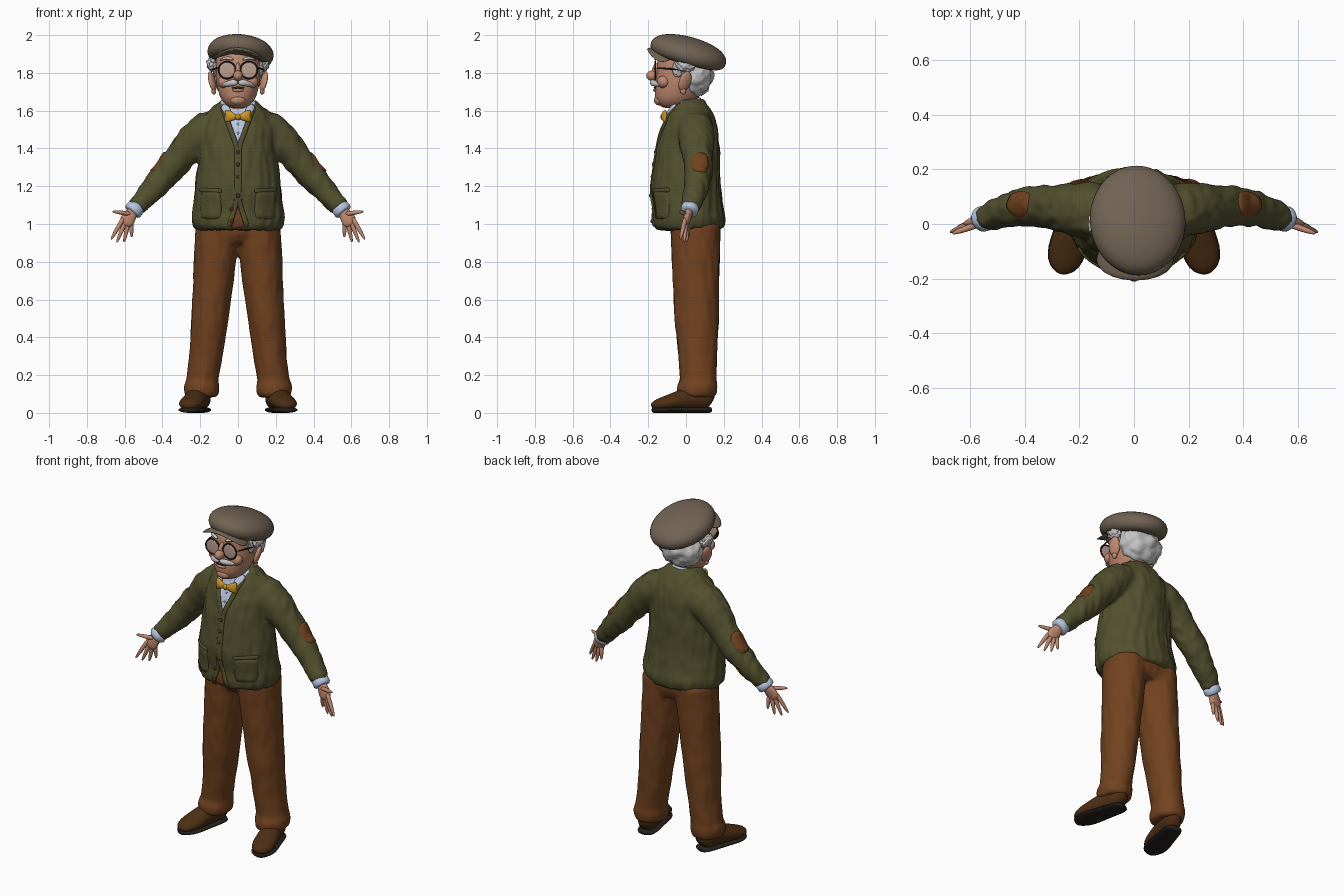
import bpy, bmesh, math
from mathutils import Vector, noise, bvhtree

if "Cube" in bpy.data.objects:
    bpy.data.objects.remove(bpy.data.objects["Cube"])


def material(name, r, g, b):
    m = bpy.data.materials.new(name)
    m.use_nodes = True
    m.diffuse_color = (r, g, b, 1)
    node = m.node_tree.nodes["Principled BSDF"]
    node.inputs["Base Color"].default_value = (r, g, b, 1)
    node.inputs["Roughness"].default_value = 0.8
    return m


GREEN = material("olive knit", .085, .08, .027)
RUSSET = material("russet cloth", .17, .055, .014)
LEATHER = material("brown leather", .075, .028, .007)
DARK = material("dark rubber", .018, .015, .012)
TWEED = material("grey brown tweed", .165, .125, .088)
SKIN = material("skin", .52, .25, .16)
WHITE = material("white hair", .56, .56, .56)
SHIRT = material("pale blue shirt", .47, .57, .74)
YELLOW = material("mustard silk", .62, .31, .02)
LENS = material("lens", .5, .35, .28)


def finish(name, bm, mat, sub=0):
    bmesh.ops.recalc_face_normals(bm, faces=bm.faces)
    me = bpy.data.meshes.new(name)
    bm.to_mesh(me)
    me.materials.append(mat)
    me.shade_smooth()
    ob = bpy.data.objects.new(name, me)
    bpy.context.collection.objects.link(ob)
    if sub:
        ob.modifiers.new("Smooth", 'SUBSURF').levels = sub
        ob.modifiers["Smooth"].render_levels = sub
    return ob


def tube(name, pts, mat, ref=(0, 1, 0), axis=None, n=20, sub=1):
    """Sweep elliptical rings (x, y, z, side radius, ref radius) along a path."""
    bm, rings = bmesh.new(), []
    cs = [Vector(p[:3]) for p in pts]
    for i, p in enumerate(pts):
        t = Vector(axis) if axis else (cs[min(i + 1, len(cs) - 1)] - cs[max(i - 1, 0)])
        t.normalize()
        a = t.cross(Vector(ref)).normalized()
        b = a.cross(t)
        angles = [2 * math.pi * k / n for k in range(n)]
        rings.append([bm.verts.new(cs[i] + a * p[3] * math.cos(w) + b * p[4] * math.sin(w)) for w in angles])
    for r, q in zip(rings, rings[1:]):
        for k in range(n):
            bm.faces.new((r[k], r[(k + 1) % n], q[(k + 1) % n], q[k]))
    bm.faces.new(rings[0][::-1])
    bm.faces.new(rings[-1])
    return finish(name, bm, mat, sub)


def profile(rows):
    """Turn (z, front y, back y, half width) into rings."""
    return [(0, (f + b) / 2, z, w, (b - f) / 2) for z, f, b, w in rows]


def ball(name, loc, size, mat, rot=(0, 0, 0), lump=0):
    bm = bmesh.new()
    bmesh.ops.create_icosphere(bm, subdivisions=4 if lump else 3, radius=1)
    for v in bm.verts:
        v.co *= 1 + lump * noise.noise(v.co * 3.5 + Vector(loc) * 9)
        v.co = Vector([c * s for c, s in zip(v.co, size)])
    ob = finish(name, bm, mat)
    ob.location, ob.rotation_euler = loc, rot
    return ob


def fuse(name, parts, mat, voxel, wrinkle):
    """Merge overlapping parts into one smooth skin; returns its bmesh."""
    bm = bmesh.new()
    for p in parts:
        bm.from_mesh(p.data)
        bpy.data.objects.remove(p)
    ob = finish(name, bm, mat)
    mod = ob.modifiers.new("Remesh", 'REMESH')
    mod.mode, mod.voxel_size = 'VOXEL', voxel
    soft = ob.modifiers.new("Soften", 'SMOOTH')
    soft.factor, soft.iterations = .5, 6
    me = bpy.data.meshes.new_from_object(ob.evaluated_get(bpy.context.evaluated_depsgraph_get()))
    bpy.data.objects.remove(ob)
    bm = bmesh.new()
    bm.from_mesh(me)
    bm.normal_update()
    for v, d in [(v, v.normal.copy()) for v in bm.verts]:
        x, y, z = v.co
        v.co += d * (wrinkle * noise.noise(Vector((x * 32, y * 32, z * 9))) + .003)
    for f in bm.faces:
        f.material_index = 0
    return bm


# Cardigan: torso and sleeves fused, then cut along the neckline and lower opening
torso = tube("torso", profile([
    (.97, -.15, .18, .215), (.985, -.17, .2, .235), (1.03, -.175, .207, .243), (1.07, -.17, .195, .238),
    (1.2, -.18, .178, .225), (1.39, -.158, .177, .2), (1.5, -.128, .168, .198), (1.57, -.1, .148, .178),
    (1.62, -.078, .12, .13), (1.66, -.05, .095, .085)]), GREEN, axis=(0, 0, 1), n=40, sub=0)
sleeves = [tube("sleeve", [(s * x, y, z, r, r) for x, y, z, r in (
    (.1, .045, 1.52, .09), (.17, .05, 1.49, .1), (.235, .055, 1.44, .09), (.31, .063, 1.35, .077),
    (.38, .066, 1.265, .071), (.47, .048, 1.165, .06), (.53, .025, 1.1, .05), (.545, .02, 1.082, .046))],
    GREEN, sub=0) for s in (1, -1)]
bm = fuse("cardigan", [torso] + sleeves, GREEN, .013, .008)

NECK, HEM = (1.41, .386), (1.12, -.3)
for apex, slope in (NECK, HEM):
    for s in (1, -1):
        front = [f for f in bm.faces if f.calc_center_median().y < -.02
                 and (f.calc_center_median().z - apex) * slope > -.01]
        geom = set(front) | {e for f in front for e in f.edges} | {v for f in front for v in f.verts}
        bmesh.ops.bisect_plane(bm, geom=list(geom), plane_co=(0, 0, apex), plane_no=(s, 0, -slope))
for f in bm.faces:
    c = f.calc_center_median()
    for i, (apex, slope) in enumerate((NECK, HEM)):
        if c.y < -.02 and abs(c.x) < (c.z - apex) * slope:
            f.material_index = i + 1
for v in bm.verts:
    if all(f.material_index for f in v.link_faces):
        v.co.y += .01
cardigan = finish("cardigan", bm, GREEN)
cardigan.data.materials.append(SHIRT)
cardigan.data.materials.append(RUSSET)
tree = bvhtree.BVHTree.FromBMesh(bm)


def on_front(x, z):
    hit = tree.ray_cast(Vector((x, -1, z)), Vector((0, 1, 0)))[0]
    return hit.y if hit else -.1


def plate(name, centre, d, up, rw, rh, mat, power):
    """Thin patch laid onto the cardigan along direction d."""
    c, d = Vector(centre), Vector(d).normalized()
    s = Vector(up).cross(d).normalized()
    u = d.cross(s)
    bm, rings, n = bmesh.new(), [], 32
    for f, lift in ((.05, .006), (.35, .006), (.65, .006), (.95, .006), (1, -.006)):
        ring = []
        for k in range(n):
            a = 2 * math.pi * k / n
            x, y = [math.copysign(abs(q) ** (2 / power), q) * f for q in (math.cos(a), math.sin(a))]
            p = c + s * x * rw + u * y * rh
            hit = tree.ray_cast(p + d * .2, -d)[0] or p
            ring.append(bm.verts.new(hit + d * lift))
        rings.append(ring)
    for r, q in zip(rings, rings[1:]):
        for k in range(n):
            bm.faces.new((r[k], r[(k + 1) % n], q[(k + 1) % n], q[k]))
    bm.faces.new(rings[0])
    return finish(name, bm, mat)


def trim(name, path, w, mat):
    pts = []
    for (x0, z0), (x1, z1) in zip(path, path[1:]):
        pts += [(x0 + (x1 - x0) * k / 6, z0 + (z1 - z0) * k / 6) for k in range(6)]
    return tube(name, [(x, on_front(x, z) - .001, z, w, .008) for x, z in pts + [path[-1]]], mat, n=10)


for s, side in ((1, "left"), (-1, "right")):
    trim(side + "_front_band", [(s * .085, 1.625), (s * .006, 1.41), (s * .006, 1.12), (s * .048, .985)], .014, GREEN)
    plate(side + "_pocket", (s * .145, -.13, 1.1), (s * .3, -1, 0), (0, 0, 1), .064, .075, GREEN, 5)
    trim(side + "_pocket_edge", [(s * .085, 1.175), (s * .205, 1.18)], .012, GREEN)
    plate(side + "_elbow_patch", (s * .4, .068, 1.31), (s * .75, .28, .55), (-s * .55, 0, .75), .048, .066, RUSSET, 2.6)
for i, z in enumerate((1.38, 1.315, 1.25, 1.15, 1.08, 1.015)):
    x = 0 if z > 1.12 else -.033
    ball("button_%d" % (i + 1), (x, on_front(x, z) - .006, z), (.011, .007, .011), LEATHER)
for i, z in enumerate((1.53, 1.48)):
    ball("shirt_button_%d" % (i + 1), (0, on_front(0, z) - .001, z), (.006, .004, .006), WHITE)

# Trousers: two legs and hips fused
legs = [tube("leg", [(s * x, y, z, a, b) for x, y, z, a, b in (
    (.11, .05, 1.0, .112, .13), (.113, .05, .9, .114, .128), (.13, .053, .7, .106, .12), (.149, .056, .5, .096, .115),
    (.17, .063, .3, .086, .1), (.188, .065, .17, .082, .094), (.192, .06, .145, .092, .104),
    (.192, .058, .1, .09, .102), (.19, .06, .085, .08, .09))], RUSSET, axis=(0, 0, -1), sub=0) for s in (1, -1)]
hips = tube("hips", profile([(.9, -.05, .16, .13), (.95, -.08, .18, .205), (1.05, -.08, .18, .2)]),
            RUSSET, axis=(0, 0, 1), sub=0)
finish("trousers", fuse("trousers", legs + [hips], RUSSET, .013, .004), RUSSET)

# Shoes
SHOE = ((0, .03, .08), (.06, .052, .115), (.25, .058, .13), (.45, .06, .12), (.65, .067, .092),
        (.82, .066, .072), (.95, .046, .055), (1, .018, .035))
for s, side in ((1, "left"), (-1, "right")):
    heel, toe = Vector((s * .185, .135, 0)), Vector((s * .267, -.18, 0))
    rows = [(heel.lerp(toe, t), w, h) for t, w, h in SHOE]
    tube(side + "_shoe", [(p.x, p.y, .012 + h / 2, w, h / 2) for p, w, h in rows], LEATHER, ref=(0, 0, 1))
    tube(side + "_sole", [(p.x, p.y, .016, w * 1.06, .016) for p, w, h in rows], DARK, ref=(0, 0, 1), n=24)

# Hands and shirt cuffs
FINGERS = {"index": ((.613, -.006, 1.02), (.672, -.03, .918)), "middle": ((.6, 0, 1.005), (.642, -.01, .902)),
           "ring": ((.583, .004, .998), (.604, .005, .903)), "little": ((.565, .008, 1.0), (.563, .014, .93)),
           "thumb": ((.58, -.005, 1.055), (.664, -.035, 1.066))}
for s, side in ((1, "left"), (-1, "right")):
    tube(side + "_cuff", [(s * .53, .025, 1.098, .047, .047), (s * .556, .018, 1.069, .05, .047),
                          (s * .562, .016, 1.062, .044, .04)], SHIRT, sub=0)
    tube(side + "_palm", [(s * x, y, z, a, b) for x, y, z, a, b in (
        (.54, .02, 1.085, .026, .024), (.565, .012, 1.055, .032, .024), (.582, .004, 1.028, .041, .02),
        (.592, 0, 1.005, .037, .017), (.598, 0, .988, .024, .01))], SKIN)
    for f, (a, b) in FINGERS.items():
        a, b = Vector(a), Vector(b)
        steps = [(a.lerp(b, t), r) for t, r in ((-.2, .013), (.3, .013), (.7, .010), (.95, .006), (1, .002))]
        tube(side + "_" + f, [(s * p.x, p.y, p.z, r, r) for p, r in steps], SKIN, n=10)

# Neck, collar and bow tie
tube("neck", [(0, -.01, 1.55, .07, .07), (0, -.01, 1.64, .07, .075), (0, 0, 1.72, .075, .08)], SKIN, axis=(0, 0, 1))
collar = tube("collar", [(0, .0, 1.575, .1, .092), (0, 0, 1.61, .092, .088), (0, 0, 1.645, .082, .08),
                         (0, 0, 1.648, .07, .07)], SHIRT, axis=(0, 0, 1))
for v in collar.data.vertices:
    v.co.z += .35 * v.co.y
for s, side in ((1, "left"), (-1, "right")):
    tube(side + "_collar_flap", [(s * .082, -.05, 1.635, .02, .008), (s * .055, -.093, 1.6, .024, .008),
                                 (s * .04, -.113, 1.555, .004, .004)], SHIRT, n=12)
    tube(side + "_bow", [(s * x, y, z, a, b) for x, y, z, a, b in (
        (0, -.118, 1.567, .01, .008), (.02, -.12, 1.568, .018, .014), (.048, -.116, 1.571, .033, .016),
        (.064, -.108, 1.572, .034, .01), (.068, -.105, 1.572, .028, .005))], YELLOW, n=14)
ball("bow_knot", (0, -.122, 1.567), (.015, .014, .017), YELLOW)

# Head and face
tube("head", profile([
    (1.612, -.115, -.03, .03), (1.628, -.145, .02, .066), (1.66, -.165, .06, .092), (1.7, -.168, .09, .105),
    (1.76, -.162, .11, .12), (1.82, -.152, .12, .121), (1.88, -.155, .12, .118), (1.93, -.13, .11, .1)]),
    SKIN, axis=(0, 0, 1), n=28)
ball("nose", (0, -.178, 1.785), (.026, .033, .028), SKIN)
ball("nose_bridge", (0, -.158, 1.815), (.015, .022, .04), SKIN, (-.25, 0, 0))
ball("chin", (0, -.14, 1.655), (.042, .03, .028), SKIN)
ball("lower_lip", (0, -.162, 1.708), (.032, .013, .009), SKIN)
ball("mouth", (0, -.163, 1.721), (.034, .008, .006), LEATHER)
for s, side in ((1, "left"), (-1, "right")):
    ball(side + "_cheek", (s * .068, -.118, 1.752), (.04, .036, .034), SKIN)
    ball(side + "_ear", (s * .137, -.005, 1.755), (.016, .034, .056), SKIN, (-.2, s * .3, s * .35))
    ball(side + "_earlobe", (s * .128, -.015, 1.705), (.013, .016, .02), SKIN)
    tube(side + "_moustache", [(s * x, y, z, a, b) for x, y, z, a, b in (
        (0, -.178, 1.748, .012, .012), (.025, -.18, 1.75, .019, .016), (.055, -.163, 1.742, .016, .014),
        (.078, -.142, 1.737, .009, .009), (.09, -.13, 1.744, .003, .003))], WHITE, n=12)
    tube(side + "_eyebrow", [(s * .022, -.163, 1.868, .006, .008), (s * .055, -.155, 1.884, .011, .012),
                             (s * .098, -.118, 1.866, .004, .005)], WHITE, n=10)
    ball(side + "_lens", (s * .058, -.163, 1.815), (.044, .004, .044), LENS)
    bpy.ops.mesh.primitive_torus_add(location=(s * .058, -.163, 1.815), rotation=(math.pi / 2, 0, 0),
                                     major_radius=.045, minor_radius=.0045, major_segments=32, minor_segments=8)
    rim = bpy.context.object
    rim.name = side + "_rim"
    rim.data.materials.append(DARK)
    rim.data.shade_smooth()
    tube(side + "_temple", [(s * .1, -.162, 1.825, .005, .005), (s * .128, -.1, 1.824, .005, .005),
                            (s * .137, .01, 1.81, .005, .005)], DARK, ref=(0, 0, 1), n=8)
    ball(side + "_side_hair", (s * .138, .0, 1.842), (.026, .05, .036), WHITE, (0, s * .3, 0), .35)
    ball(side + "_sideburn", (s * .122, -.045, 1.82), (.012, .026, .04), WHITE, (0, 0, 0), .3)
tube("glasses_bridge", [(-.016, -.164, 1.822, .004, .004), (0, -.176, 1.828, .004, .004),
                        (.016, -.164, 1.822, .004, .004)], DARK, n=8)
ball("back_hair", (0, .05, 1.785), (.133, .092, .112), WHITE, (-.15, 0, 0), .16)

# Flat cap
cap = tube("cap", [(0, 0, z, .176 * r, .207 * r) for z, r in (
    (-.055, .7), (-.05, .85), (-.035, .97), (-.005, 1.02), (.025, .97), (.05, .83), (.07, .57), (.08, .25), (.081, .05))],
    TWEED, axis=(0, 0, 1), n=32)
cap.location, cap.rotation_euler = (.014, .014, 1.908), (-.27, .1, 0)
brim = ball("cap_brim", (.006, -.125, 1.918), (.142, .082, .016), TWEED, (-.1, .05, 0))
for v in brim.data.vertices:
    v.co.z -= 2.6 * v.co.x ** 2
